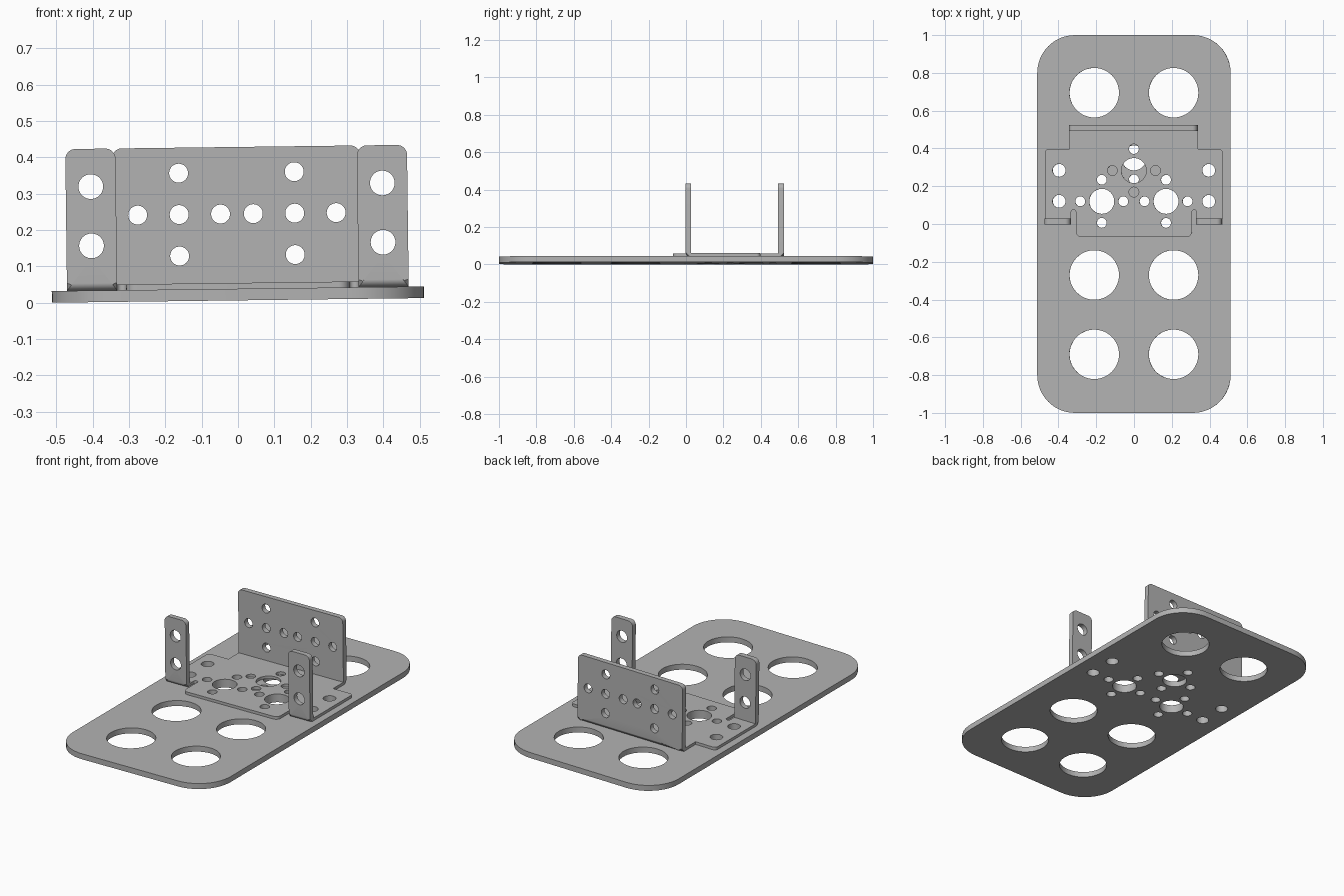
import bpy, bmesh
from math import cos, sin, pi
from mathutils import Matrix, Vector

cube = bpy.data.objects.get("Cube")
if cube:
    bpy.data.objects.remove(cube, do_unlink=True)

metal = bpy.data.materials.new("grey_metal")
metal.use_nodes = True
GREY = (0.45, 0.45, 0.45, 1)
metal.diffuse_color = GREY
metal.node_tree.nodes["Principled BSDF"].inputs["Base Color"].default_value = GREY

# Whole assembly leans very slightly to one side
TILT = Matrix.Translation((0, 0, 0.0064)) @ Matrix.Rotation(-0.0125, 4, 'Y')
PLATE_TOP, BASE_TOP, SHEET = 0.032, 0.048, 0.03
SMALL, MEDIUM, LARGE, HUGE = 0.026, 0.034, 0.066, 0.131
PITCH = 0.114


def rounded(corners, steps=12):
    """Outline from (x, y, radius) right-angle corners."""
    out = []
    for i, (x, y, r) in enumerate(corners):
        p = Vector((x, y))
        if r == 0:
            out.append(p)
            continue
        u = (Vector(corners[i - 1][:2]) - p).normalized()
        v = (Vector(corners[(i + 1) % len(corners)][:2]) - p).normalized()
        for k in range(steps + 1):
            t = pi / 2 * k / steps
            out.append(p + r * (u + v) - r * (v * cos(t) + u * sin(t)))
    return out


def circle(x, y, r, n=48):
    return [Vector((x + r * cos(2 * pi * k / n), y + r * sin(2 * pi * k / n))) for k in range(n)]


def ring(x, y, centre_r):
    """Centre hole with four small holes around it."""
    around = [(x + PITCH, y), (x - PITCH, y), (x, y + PITCH), (x, y - PITCH)]
    return [(x, y, centre_r)] + [(a, b, SMALL) for a, b in around]


def box(x0, x1, y0, y1, r_low, r_high):
    return [(x0, y0, r_low), (x1, y0, r_low), (x1, y1, r_high), (x0, y1, r_high)]


def sheet(name, corners, holes, thickness, place, bend_y=None):
    """Flat sheet with round holes, optionally with one rounded fold edge."""
    curve = bpy.data.curves.new(name, 'CURVE')
    curve.dimensions, curve.fill_mode = '2D', 'BOTH'
    curve.extrude = thickness / 2
    for loop in [rounded(corners)] + [circle(*h) for h in holes]:
        spline = curve.splines.new('POLY')
        spline.points.add(len(loop) - 1)
        for point, co in zip(spline.points, loop):
            point.co = (co.x, co.y, 0, 1)
        spline.use_cyclic_u = True
    temp = bpy.data.objects.new(name + "_outline", curve)
    bpy.context.collection.objects.link(temp)
    graph = bpy.context.evaluated_depsgraph_get()
    mesh = bpy.data.meshes.new_from_object(temp.evaluated_get(graph))
    bpy.data.objects.remove(temp, do_unlink=True)
    bpy.data.curves.remove(curve)

    bm = bmesh.new()
    bm.from_mesh(mesh)
    bmesh.ops.remove_doubles(bm, verts=bm.verts, dist=1e-5)
    bmesh.ops.transform(bm, matrix=place, verts=bm.verts)
    bmesh.ops.recalc_face_normals(bm, faces=bm.faces)
    if bend_y is not None:
        low = min(v.co.z for v in bm.verts)
        fold = [e for e in bm.edges if all(
            abs(v.co.z - low) < 1e-4 and abs(v.co.y - bend_y) < 1e-4 for v in e.verts)]
        bmesh.ops.bevel(bm, geom=fold, offset=0.02, segments=6, profile=0.5, affect='EDGES')
    bmesh.ops.transform(bm, matrix=TILT, verts=bm.verts)
    bm.to_mesh(mesh)
    bm.free()
    mesh.name = name
    mesh.materials.clear()
    mesh.materials.append(metal)
    obj = bpy.data.objects.new(name, mesh)
    bpy.context.collection.objects.link(obj)
    bpy.ops.object.select_all(action='DESELECT')
    obj.select_set(True)
    bpy.context.view_layer.objects.active = obj
    bpy.ops.object.shade_smooth_by_angle()
    return obj


def lying(z0, z1):
    return Matrix.Translation((0, 0, (z0 + z1) / 2))


def standing(y0):
    return Matrix.Translation((0, y0 + SHEET / 2, 0)) @ Matrix.Rotation(pi / 2, 4, 'X')


side_holes = [(s * 0.396, y, MEDIUM) for s in (-1, 1) for y in (0.12, 0.284)]
low_rings = ring(-0.17, 0.12, LARGE) + ring(0.17, 0.12, LARGE)

# Long ground plate with six large openings
openings = [(s * 0.21, y, HUGE) for s in (-1, 1) for y in (0.695, -0.27, -0.69)]
sheet("ground_plate", box(-0.512, 0.512, -1, 1, 0.2, 0.2),
      openings + low_rings + side_holes + ring(0, 0.35, LARGE),
      PLATE_TOP, lying(0, PLATE_TOP))

# Bracket floor with front lip and relief slots
half = [(0.307, -0.07, 0.03), (0.307, 0.075, 0.012), (0.332, 0.075, 0.012), (0.332, 0.018, 0),
        (0.47, 0.018, 0), (0.47, 0.397, 0.02), (0.34, 0.397, 0), (0.34, 0.505, 0)]
outline = half + [(-x, y, r) for x, y, r in reversed(half)]
sheet("bracket_floor", outline, low_rings + side_holes + ring(0, 0.283, LARGE),
      BASE_TOP - PLATE_TOP, lying(PLATE_TOP, BASE_TOP))

# Tall rear wall of the bracket
sheet("rear_wall", box(-0.34, 0.34, PLATE_TOP, 0.422, 0, 0.025),
      ring(-0.159, 0.238, SMALL) + ring(0.159, 0.238, SMALL),
      SHEET, standing(0.493), bend_y=0.493 + SHEET)

# Upright front tabs
for side, x0, x1 in (("right", -0.47, -0.332), ("left", 0.332, 0.47)):
    x = (x0 + x1) / 2
    sheet(side + "_front_tab", box(x0, x1, PLATE_TOP, 0.422, 0, 0.028),
          [(x, z, MEDIUM) for z in (0.155, 0.318)],
          SHEET, standing(-0.002), bend_y=-0.002)
